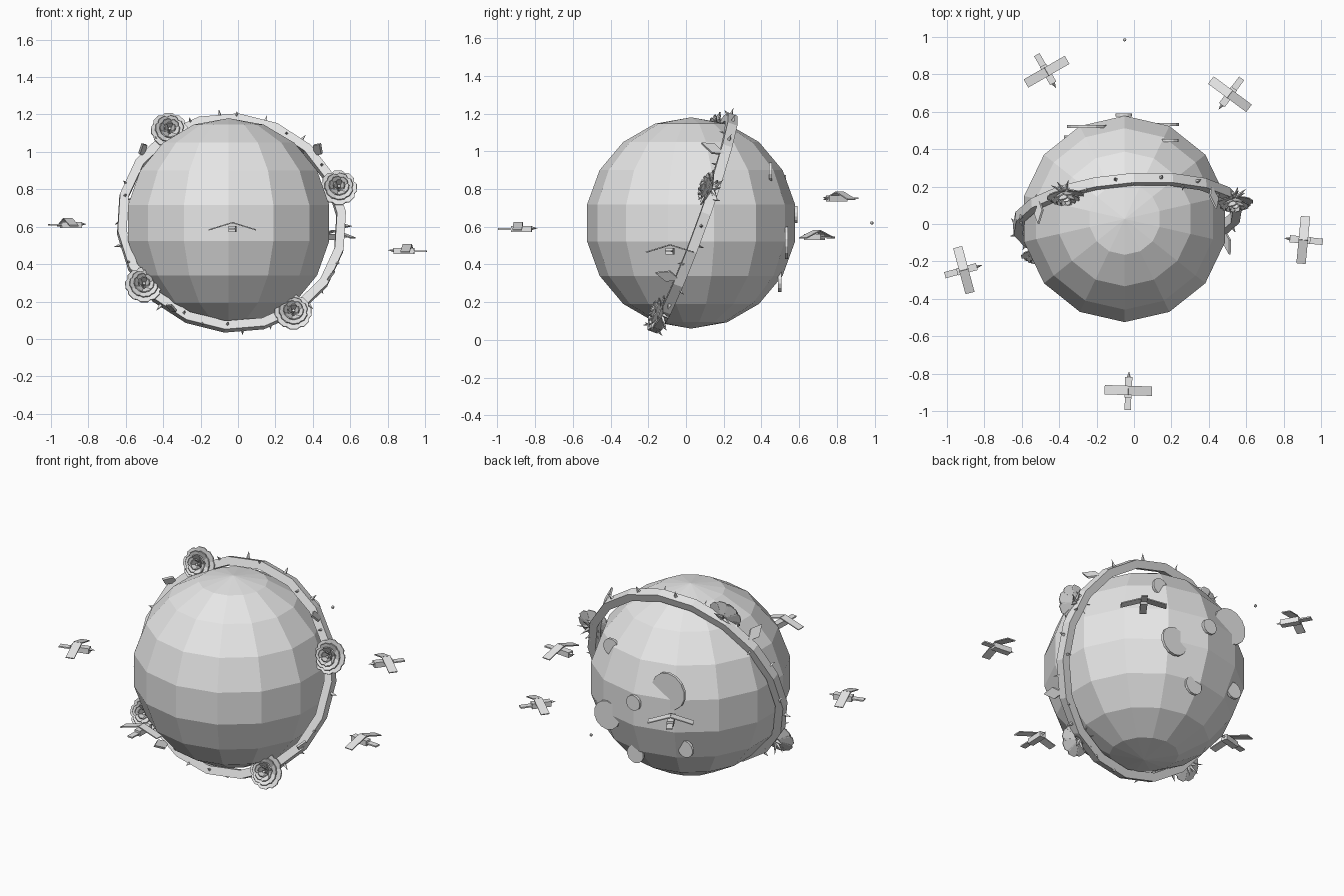
import bpy, bmesh, math, random
from mathutils import Vector, Matrix

if "Cube" in bpy.data.objects:
    bpy.data.objects.remove(bpy.data.objects["Cube"])

random.seed(4)
grey = bpy.data.materials.new("light_grey")
grey.diffuse_color = (0.8, 0.8, 0.8, 1)
grey.use_nodes = True
grey.node_tree.nodes["Principled BSDF"].inputs["Base Color"].default_value = grey.diffuse_color


def finish(bm, name):
    bmesh.ops.recalc_face_normals(bm, faces=bm.faces)
    me = bpy.data.meshes.new(name)
    bm.to_mesh(me)
    bm.free()
    me.materials.append(grey)
    ob = bpy.data.objects.new(name, me)
    bpy.context.collection.objects.link(ob)
    return ob


def box(bm, mat, size):
    bmesh.ops.create_cube(bm, size=1, matrix=mat @ Matrix.Diagonal((*size, 1)))


def cone(bm, base, tip, r, r2=0.0, sides=4):
    """Cone or cylinder between two points."""
    d = tip - base
    rot = d.to_track_quat('Z', 'Y').to_matrix().to_4x4()
    bmesh.ops.create_cone(bm, cap_ends=True, segments=sides, radius1=r, radius2=r2,
                          depth=d.length, matrix=Matrix.Translation((base + tip) / 2) @ rot)


def plate(bm, pts, offset):
    """Thin closed slab: an outline and its copy shifted by offset."""
    n = len(pts)
    lo = [bm.verts.new(p - offset / 2) for p in pts]
    hi = [bm.verts.new(p + offset / 2) for p in pts]
    bm.faces.new(lo[::-1])
    bm.faces.new(hi)
    for i in range(n):
        j = (i + 1) % n
        bm.faces.new((lo[i], lo[j], hi[j], hi[i]))


# Planet: faceted sphere, 14 segments by 9 rings, a corner facing front
C = Vector((-0.05, 0.027, 0.62))
SEG, RINGS, R = 14, 9, 0.56
bm = bmesh.new()
rings = []
for k in range(1, RINGS):
    a = math.pi * k / RINGS
    rings.append([bm.verts.new(C + R * Vector((
        math.sin(a) * math.sin(2 * math.pi * i / SEG),
        -math.sin(a) * math.cos(2 * math.pi * i / SEG), math.cos(a)))) for i in range(SEG)])
top, bottom = bm.verts.new(C + Vector((0, 0, R))), bm.verts.new(C - Vector((0, 0, R)))
for i in range(SEG):
    j = (i + 1) % SEG
    bm.faces.new((top, rings[0][i], rings[0][j]))
    bm.faces.new((bottom, rings[-1][j], rings[-1][i]))
    for a, b in zip(rings, rings[1:]):
        bm.faces.new((a[i], b[i], b[j], a[j]))
finish(bm, "planet")

# Craters: thin upright discs on the back of the planet
for x, y, z, r in [(-0.25, 0.522, 0.765, 0.11), (-0.055, 0.582, 0.665, 0.046),
                   (0.157, 0.532, 0.515, 0.086), (0.19, 0.447, 0.89, 0.05),
                   (-0.01, 0.497, 0.31, 0.055), (-0.325, 0.465, 0.41, 0.05)]:
    bm = bmesh.new()
    p, h = Vector((x, y, z)), Vector((0, 0.008, 0))
    cone(bm, p - h, p + h, r, r, 14)
    finish(bm, "crater_disc")

# Vine frame: tilted plane around the planet, N pointing to the front
VC = Vector((-0.035, 0.035, 0.62))
N = Vector((0.085, -1, 0.364)).normalized()
E1 = Vector((1, 0.085, 0)).normalized()
E2 = E1.cross(N) * -1
if E2.z < 0:
    E2 = -E2
VR = 0.592


def radial(deg):
    t = math.radians(deg)
    return E1 * math.cos(t) + E2 * math.sin(t)


# Vine: square-section hoop
bm = bmesh.new()
VS = 18
loops = []
for i in range(VS):
    d = radial(360 * i / VS + 5)
    loops.append([bm.verts.new(VC + d * (VR + u * 0.024) + N * v * 0.027)
                  for u, v in ((-1, -1), (1, -1), (1, 1), (-1, 1))])
for i in range(VS):
    a, b = loops[i], loops[(i + 1) % VS]
    for k in range(4):
        m = (k + 1) % 4
        bm.faces.new((a[k], a[m], b[m], b[k]))
finish(bm, "vine")

# Thorns scattered along the vine
bm = bmesh.new()
for i in range(30):
    d = radial(i * 12 + random.uniform(-3, 3))
    a = random.choice((0, 0, 60, -60, 100, -100))
    out = d * math.cos(math.radians(a)) + N * math.sin(math.radians(a))
    p = VC + d * VR + out * 0.018
    cone(bm, p, p + out * 0.04, 0.011)
finish(bm, "thorns")

# Leaves: folded diamond blades pointing forward from the vine
bm = bmesh.new()
for deg in (40, 140, 236, 328):
    d, t = radial(deg), radial(deg + 90)
    p = VC + d * (VR + 0.01)
    out = (N + d * 0.15).normalized()
    plate(bm, [p, p + out * 0.07 + t * 0.033, p + out * 0.14, p + out * 0.07 - t * 0.033], d * 0.012)
finish(bm, "leaves")

# Roses: nested rings of flaring petals with pointed sepals behind
for deg in (122, 18, 301, 217):
    c = VC + radial(deg) * (VR + 0.015) + N * 0.015
    bm = bmesh.new()
    for k, (cnt, r0, r1, h0, h1) in enumerate([(8, 0.02, 0.092, 0.0, 0.022), (7, 0.018, 0.07, 0.005, 0.04),
                                               (6, 0.014, 0.048, 0.01, 0.052), (5, 0.008, 0.026, 0.01, 0.058)]):
        for i in range(cnt):
            a = 360 * (i + k * 0.4) / cnt
            d, t = radial(a), radial(a + 90)
            w = r1 * math.tan(math.pi / cnt) * 1.02
            base, rim = c + d * r0 + N * h0, c + d * r1 + N * h1
            slope = (rim - base).normalized()
            plate(bm, [base - t * w * 0.25, base + t * w * 0.25, rim - slope * 0.012 + t * w,
                       rim + slope * 0.006 + t * w * 0.5, rim + slope * 0.006 - t * w * 0.5,
                       rim - slope * 0.012 - t * w], slope.cross(t) * 0.006)
    cone(bm, c, c + N * 0.05, 0.012, 0.008, 6)
    finish(bm, "rose")
    bm = bmesh.new()
    for i in range(7):
        d = radial(deg + 360 * i / 7)
        cone(bm, c - N * 0.01 + d * 0.01, c + d * 0.075 - N * 0.045, 0.012)
    finish(bm, "rose_sepals")

# Birds: five gliders around the planet, beaks toward it (local +y is forward)
for x, y, z in [(-0.03, -0.885, 0.588), (-0.905, -0.245, 0.61), (0.9, -0.085, 0.47),
                (0.51, 0.69, 0.545), (-0.465, 0.81, 0.75)]:
    ang = math.atan2(-y, -x) - math.pi / 2
    M = Matrix.Translation((x, y, z)) @ Matrix.Rotation(ang, 4, 'Z')
    T = Matrix.Translation
    bm = bmesh.new()
    box(bm, M @ T((0, 0.012, 0)), (0.038, 0.11, 0.032))
    box(bm, M @ T((0, -0.075, 0)), (0.034, 0.07, 0.008))
    cone(bm, M @ Vector((0, 0.067, 0.004)), M @ Vector((0, 0.098, 0.004)), 0.01)
    finish(bm, "bird_body")
    bm = bmesh.new()
    for s in (-1, 1):
        box(bm, M @ T((0, -0.005, 0.034)) @ Matrix.Rotation(s * 0.3, 4, 'Y') @ T((s * 0.066, 0, 0)),
            (0.132, 0.05, 0.006))
    finish(bm, "bird_wings")

# Moon: tiny ball behind the planet
bm = bmesh.new()
bmesh.ops.create_uvsphere(bm, u_segments=8, v_segments=6, radius=0.009,
                          matrix=Matrix.Translation((-0.05, 0.985, 0.62)))
finish(bm, "tiny_moon")
